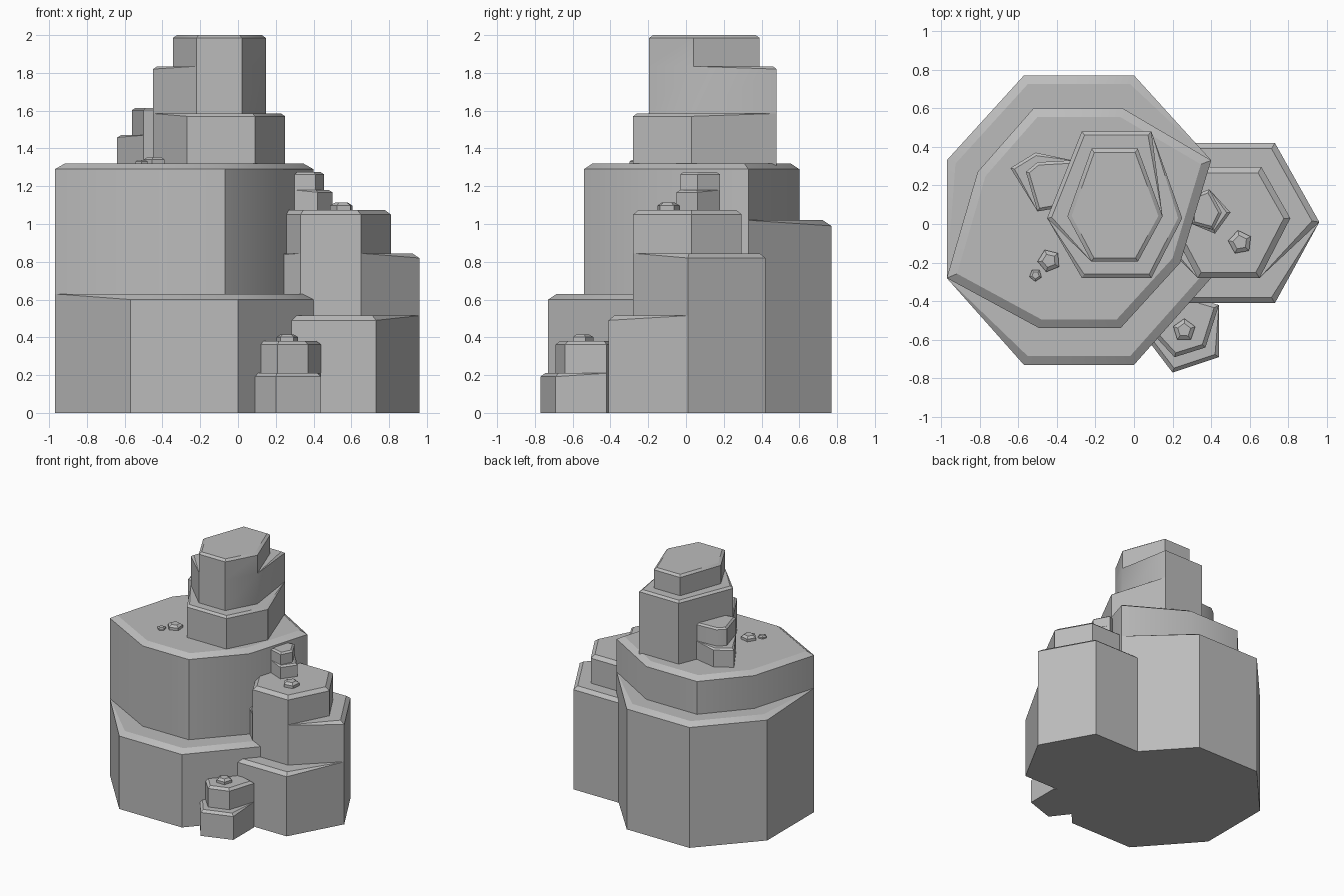
import bpy, bmesh, math
from mathutils import Vector

if "Cube" in bpy.data.objects:
    bpy.data.objects.remove(bpy.data.objects["Cube"])

stone = bpy.data.materials.new("grey_stone")
stone.use_nodes = True
grey = (0.5, 0.5, 0.5, 1)
stone.diffuse_color = grey
stone.node_tree.nodes["Principled BSDF"].inputs["Base Color"].default_value = grey


def inset_point(ring, i, dist):
    """Mitred inward offset of one corner of a counter-clockwise outline."""
    a = (ring[i] - ring[i - 1]).normalized()
    b = (ring[(i + 1) % len(ring)] - ring[i]).normalized()
    na, nb = Vector((-a.y, a.x)), Vector((-b.y, b.x))
    return ring[i] + (na + nb) * dist / (1 + na.dot(nb))


def rock(name, outline, base, steps, inset=0.045, drop=0.03):
    """Stepped column: each step is (top height, {corner: pulled-in position}).
    Only pulled-in corners get a chipped rim; the last step chips them all."""
    ring = [Vector(p) for p in outline]
    n = len(ring)
    layers = [[(p.x, p.y, base) for p in ring]]
    for top, moved in steps:
        chipped = moved or range(n)
        layers.append([(p.x, p.y, top - drop if i in chipped else top)
                       for i, p in enumerate(ring)])
        rim = [inset_point(ring, i, inset) if i in chipped else p
               for i, p in enumerate(ring)]
        layers.append([(p.x, p.y, top) for p in rim])
        if moved:
            ring = [Vector(moved.get(i, p)) for i, p in enumerate(ring)]
            layers.append([(p.x, p.y, top) for p in ring])

    bm = bmesh.new()
    rows = [[bm.verts.new(co) for co in layer] for layer in layers]
    for low, high in zip(rows, rows[1:]):
        for i in range(n):
            j = (i + 1) % n
            bm.faces.new((low[i], low[j], high[j], high[i]))
    bm.faces.new(rows[0][::-1])
    bm.faces.new(rows[-1])
    bmesh.ops.remove_doubles(bm, verts=bm.verts, dist=0.0005)
    bmesh.ops.dissolve_degenerate(bm, edges=bm.edges, dist=0.0005)
    bmesh.ops.recalc_face_normals(bm, faces=bm.faces)
    # Smooth the shallow bends, with a wider limit on upright corners
    for f in bm.faces:
        f.smooth = True
    for e in bm.edges:
        d = e.verts[0].co - e.verts[1].co
        limit = 38 if d.xy.length < 0.001 else 30
        e.smooth = e.calc_face_angle(math.pi) < math.radians(limit)
    mesh = bpy.data.meshes.new(name)
    bm.to_mesh(mesh)
    bm.free()
    mesh.materials.append(stone)
    obj = bpy.data.objects.new(name, mesh)
    bpy.context.collection.objects.link(obj)


# Main boulder: low front ledge, high back ledge
rock("main_boulder",
     [(-.97, -.28), (-.57, -.73), (0, -.73), (.4, -.28),
      (.4, .33), (0, .77), (-.57, .77), (-.97, .33)], 0,
     [(.63, {1: (-.49, -.54), 2: (-.07, -.54), 3: (.24, -.2)}),
      (1.02, {5: (-.06, .6), 6: (-.52, .6), 7: (-.81, .27)}),
      (1.32, None)])

# Side boulder
rock("side_boulder",
     [(.04, .01), (.28, -.41), (.73, -.41), (.96, .01), (.73, .42), (.28, .42)], 0,
     [(.515, {1: (.33, -.28), 2: (.65, -.28)}),
      (.845, {0: (.17, .02), 3: (.81, .03), 4: (.66, .295), 5: (.33, .295)}),
      (1.075, None)], 0.03, 0.025)

# Tall summit column
rock("summit_column",
     [(-.45, .03), (-.27, -.28), (.09, -.28), (.25, .03), (.09, .48), (-.27, .48)], 1.3,
     [(1.585, {1: (-.22, -.195), 2: (.02, -.195), 3: (.148, .04)}),
      (1.835, {0: (-.345, .04), 4: (.02, .39), 5: (-.22, .39)}),
      (2, None)], 0.02, 0.015)

# Small stepped stones
rock("front_stone",
     [(.44, -.42), (.2, -.35), (.04, -.56), (.2, -.77), (.44, -.69)], 0,
     [(.21, {2: (.09, -.56), 3: (.21, -.69), 4: (.37, -.64)}),
      (.38, None)], 0.02, 0.018)
rock("back_stone",
     [(-.64, .29), (-.5, .065), (-.3, .1), (-.32, .33), (-.51, .37)], 1.3,
     [(1.47, {0: (-.56, .27), 4: (-.5, .32)}), (1.615, None)], 0.015, 0.012)
rock("ledge_stone",
     [(.39, .18), (.29, .14), (.3, 0), (.42, -.05), (.5, .06)], 1.06,
     [(1.18, {3: (.41, -.03), 4: (.455, .06)}), (1.275, None)], 0.015, 0.012)

# Pebbles lying on the ledges
pebbles = [(.26, -.55, .38, .06), (.55, -.095, 1.075, .063),
           (-.44, -.19, 1.32, .06), (-.51, -.265, 1.32, .033)]
for k, (x, y, z, r) in enumerate(pebbles):
    corners = [(x + r * math.cos(a), y + r * math.sin(a))
               for a in (math.tau * i / 5 + 0.3 + k * 0.2 for i in range(5))]
    rock(f"pebble_{k + 1}", corners, z - 0.01, [(z + r * 0.6, None)], r * 0.33, r * 0.25)
